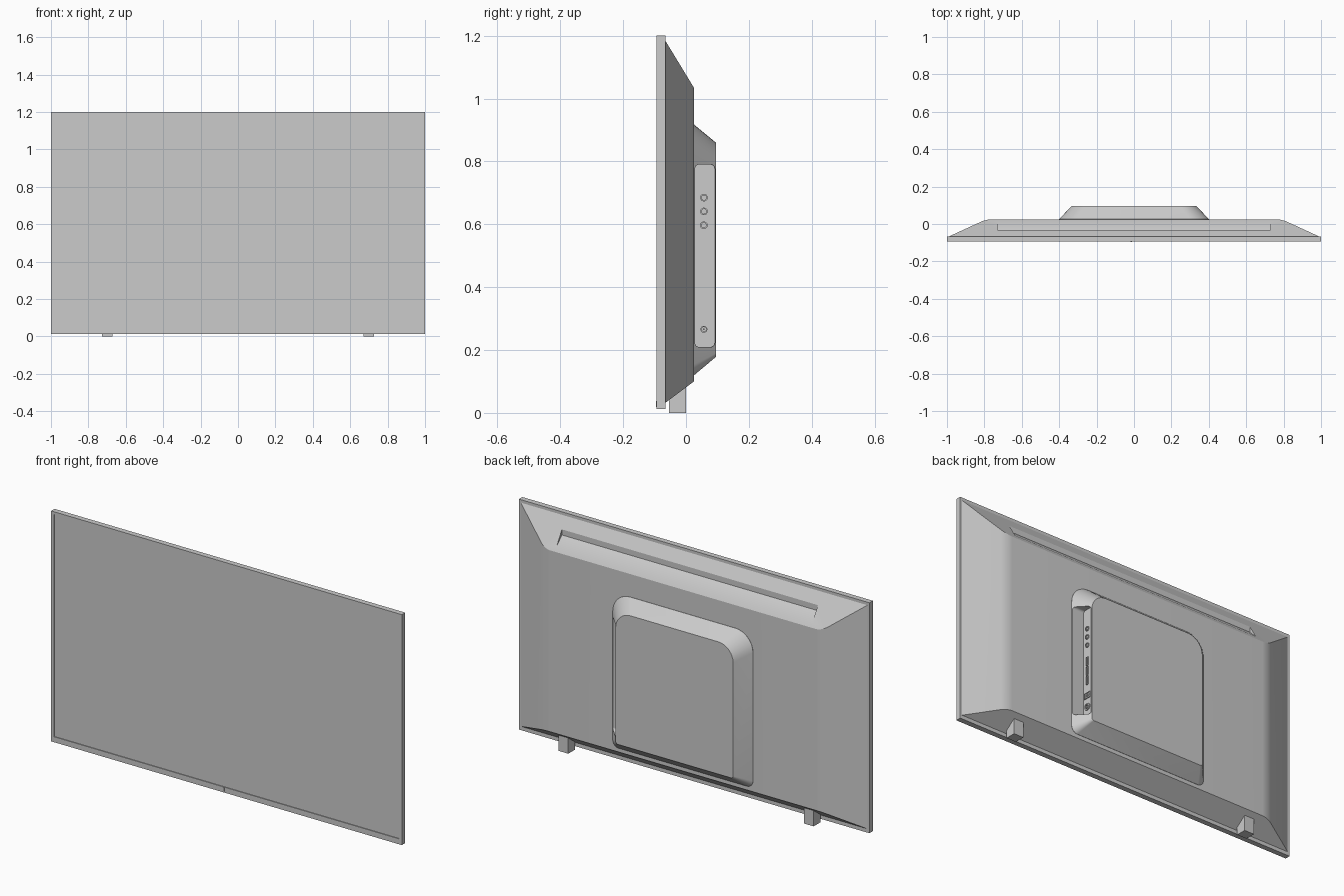
import bpy, bmesh, math
from mathutils import Vector

if "Cube" in bpy.data.objects:
    bpy.data.objects.remove(bpy.data.objects["Cube"])


def finish(name, bm):
    bmesh.ops.recalc_face_normals(bm, faces=bm.faces)
    mesh = bpy.data.meshes.new(name)
    bm.to_mesh(mesh)
    bm.free()
    ob = bpy.data.objects.new(name, mesh)
    bpy.context.collection.objects.link(ob)
    return ob


def loft_bm(loops):
    """Skin a list of equal-length point loops and cap both ends."""
    bm = bmesh.new()
    rings = [[bm.verts.new(p) for p in loop] for loop in loops]
    n = len(rings[0])
    for a, b in zip(rings, rings[1:]):
        for i in range(n):
            j = (i + 1) % n
            bm.faces.new((a[i], a[j], b[j], b[i]))
    bm.faces.new(rings[0])
    bm.faces.new(rings[-1])
    return bm


def loft(name, loops):
    return finish(name, loft_bm(loops))


def rect(u0, u1, v0, v1):
    return [(u0, v0), (u1, v0), (u1, v1), (u0, v1)]


def round_rect(u0, u1, v0, v1, r_low, r_high, seg=8):
    pts = []
    corners = [(u1, v0, -1, 1, r_low, -90), (u1, v1, -1, -1, r_high, 0),
               (u0, v1, 1, -1, r_high, 90), (u0, v0, 1, 1, r_low, 180)]
    for u, v, su, sv, r, start in corners:
        for k in range(seg + 1):
            a = math.radians(start + 90 * k / seg)
            pts.append((u + su * r + r * math.cos(a), v + sv * r + r * math.sin(a)))
    return pts


def at_y(pts, y):
    return [(u, y, v) for u, v in pts]


def at_x(pts, x):
    return [(x, u, v) for u, v in pts]


def box(name, x0, x1, y0, y1, z0, z1):
    return loft(name, [at_y(rect(x0, x1, z0, z1), y) for y in (y0, y1)])


def cut(ob, cutter):
    mod = ob.modifiers.new("cut", 'BOOLEAN')
    mod.operation = 'DIFFERENCE'
    mod.solver = 'EXACT'
    mod.object = cutter
    bpy.context.view_layer.objects.active = ob
    bpy.ops.object.modifier_apply(modifier=mod.name)
    bpy.data.objects.remove(cutter, do_unlink=True)


def smooth(ob, angle=30):
    bpy.ops.object.select_all(action='DESELECT')
    ob.select_set(True)
    bpy.context.view_layer.objects.active = ob
    bpy.ops.object.shade_smooth_by_angle(angle=math.radians(angle))


# Front frame with the slightly recessed screen
outer = rect(-1, 1, 0.012, 1.2)
screen = rect(-0.985, 0.985, 0.04, 1.186)
loft("screen_frame", [at_y(screen, -0.090), at_y(screen, -0.094),
                      at_y(outer, -0.094), at_y(outer, -0.066)])

# Tapered back shell with softened vertical ridges
bm = loft_bm([at_y(rect(-0.993, 0.993, 0.03, 1.188), -0.068),
              at_y(rect(-0.79, 0.79, 0.10, 1.035), 0.025)])
ridges = [e for e in bm.edges
          if all(v.co.y > 0 for v in e.verts)
          and abs(e.verts[0].co.x - e.verts[1].co.x) < 0.01]
bmesh.ops.bevel(bm, geom=ridges, offset=0.03, segments=5, profile=0.5, affect='EDGES')
shell = finish("back_shell", bm)

# Long wedge-shaped vent in the upper slope
wedge = [(-0.032, 1.20), (-0.032, 1.100), (0.012, 1.057), (0.06, 1.02), (0.06, 1.20)]
cut(shell, loft("vent_cutter", [at_x(wedge, x) for x in (-0.73, 0.73)]))
smooth(shell)

# Electronics housing with a port pocket on its right side
housing = loft("electronics_housing", [
    at_y(round_rect(-0.40, 0.40, 0.12, 0.917, 0.035, 0.10), 0.02),
    at_y(round_rect(-0.40, 0.40, 0.12, 0.917, 0.035, 0.10), 0.026),
    at_y(round_rect(-0.335, 0.335, 0.178, 0.86, 0.012, 0.085), 0.095)])
WALL = 0.33
pocket = round_rect(0.029, 0.0915, 0.21, 0.79, 0.012, 0.012)
cut(housing, loft("pocket_cutter", [at_x(pocket, x) for x in (WALL, 0.5)]))
smooth(housing)


# Round sockets: (offset from wall, radius) profile turned about x
def socket(name, z, profile, y=0.057, n=24):
    loops = []
    for dx, r in profile:
        loops.append([(WALL + dx, y + r * math.cos(2 * math.pi * i / n),
                       z + r * math.sin(2 * math.pi * i / n)) for i in range(n)])
    smooth(loft(name, loops))


for i, z in enumerate((0.685, 0.641, 0.597)):
    socket(f"audio_jack_{i + 1}", z,
           [(-0.002, 0.012), (0.006, 0.012), (0.006, 0.0075), (0.001, 0.0075),
            (0.001, 0.004), (0.004, 0.004)])
socket("aerial_socket", 0.266,
       [(-0.002, 0.018), (0.004, 0.018), (0.004, 0.011), (0.010, 0.011),
        (0.010, 0.007), (0.002, 0.007), (0.002, 0.003), (0.007, 0.003)])


# Rectangular ports: raised rim, sunken mouth and inner tongue
def slot_port(name, y, z, w, h, rim, tongue):
    o = rect(y - w, y + w, z - h, z + h)
    m = rect(y - w + rim, y + w - rim, z - h + rim, z + h - rim)
    loft(name, [at_x(o, WALL - 0.002), at_x(o, WALL + 0.004),
                at_x(m, WALL + 0.004), at_x(m, WALL + 0.0005)])
    box(name + "_tongue", WALL - 0.001, WALL + 0.003,
        y - tongue[0], y + tongue[0], z - tongue[1], z + tongue[1])


for i, z in enumerate((0.510, 0.459, 0.408)):
    slot_port(f"video_port_{i + 1}", 0.057, z, 0.007, 0.0225, 0.002, (0.0015, 0.016))
for i, y in enumerate((0.047, 0.068)):
    slot_port(f"optical_port_{i + 1}", y, 0.327, 0.0102, 0.015, 0.002, (0.004, 0.004))

# Feet under the shell
for side, x in (("left", -0.70), ("right", 0.70)):
    box(f"{side}_foot", x - 0.028, x + 0.028, -0.054, 0.0, 0.0, 0.085)

# Small sensor on the lower front edge
box("front_sensor", -0.019, -0.012, -0.095, -0.092, 0.018, 0.038)
